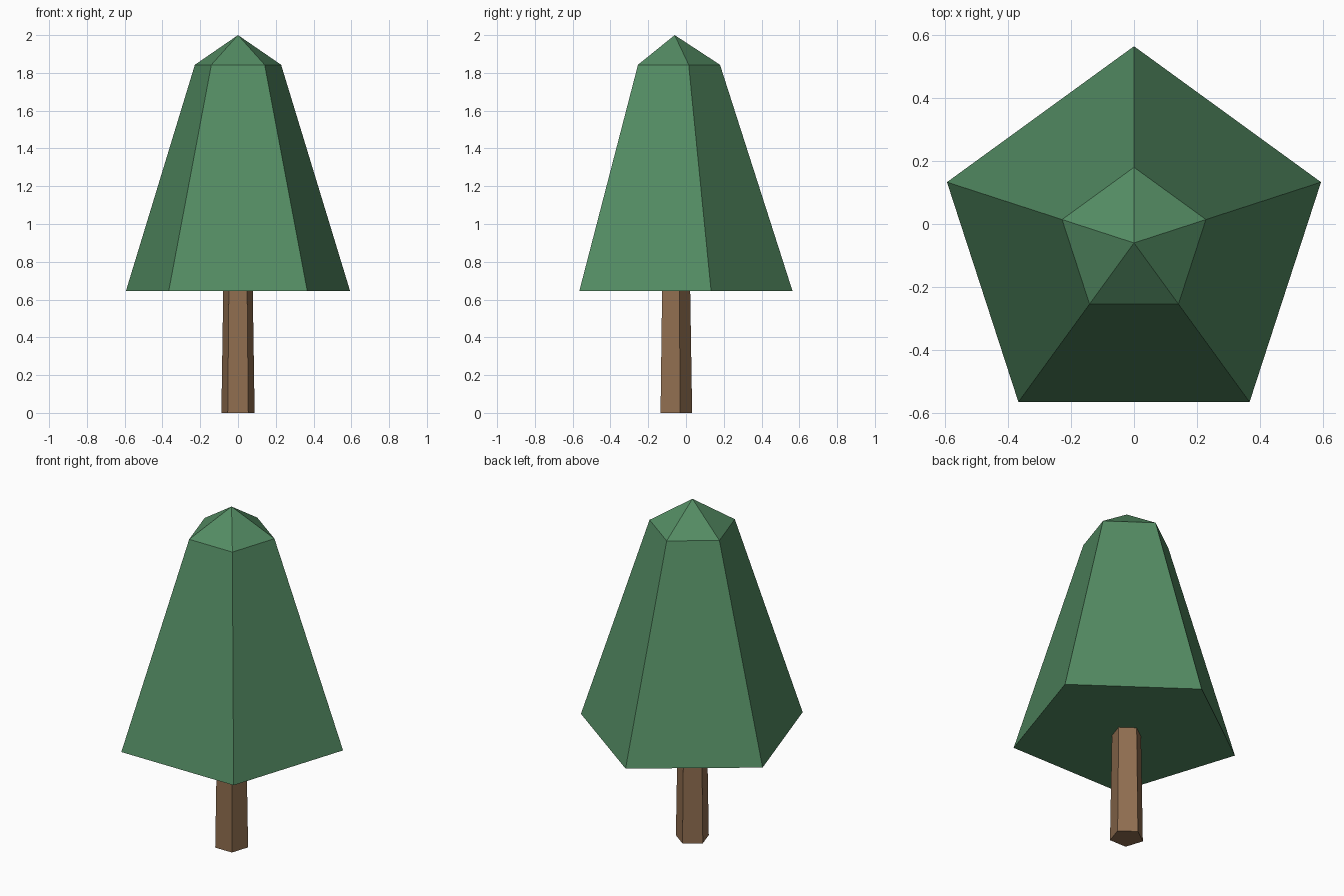
import bpy
import bmesh
import math

if "Cube" in bpy.data.objects:
    bpy.data.objects.remove(bpy.data.objects["Cube"])

CENTRE_Y = -0.06   # the pentagon's axis sits slightly forward of the bounding-box centre
SIDES = 5


def material(name, colour):
    mat = bpy.data.materials.new(name)
    mat.diffuse_color = (*colour, 1.0)
    mat.use_nodes = True
    mat.node_tree.nodes["Principled BSDF"].inputs["Base Color"].default_value = mat.diffuse_color
    return mat


def stacked_pentagon(name, rings, mat, tip=None):
    """Join pentagon rings given as (radius, z); close with a cap or a pointed tip."""
    bm = bmesh.new()
    loops = []
    for radius, z in rings:
        angles = [math.pi / 2 + i * math.tau / SIDES for i in range(SIDES)]
        loops.append([bm.verts.new((radius * math.cos(a), CENTRE_Y + radius * math.sin(a), z))
                      for a in angles])
    bm.faces.new(loops[0])
    for low, high in zip(loops, loops[1:]):
        for i in range(SIDES):
            j = (i + 1) % SIDES
            bm.faces.new((low[i], low[j], high[j], high[i]))
    if tip is None:
        bm.faces.new(loops[-1])
    else:
        apex = bm.verts.new((0, CENTRE_Y, tip))
        for i in range(SIDES):
            bm.faces.new((loops[-1][i], loops[-1][(i + 1) % SIDES], apex))
    bmesh.ops.recalc_face_normals(bm, faces=bm.faces)
    mesh = bpy.data.meshes.new(name)
    bm.to_mesh(mesh)
    bm.free()
    mesh.materials.append(mat)
    obj = bpy.data.objects.new(name, mesh)
    bpy.context.collection.objects.link(obj)
    return obj


leaf_green = material("leaf green", (0.088, 0.262, 0.125))
bark_brown = material("bark brown", (0.28, 0.157, 0.08))

# Slightly tapered trunk, ending just inside the foliage
stacked_pentagon("trunk", [(0.0925, 0.0), (0.082, 0.66)], bark_brown)

# Foliage: tall tapered body with a shallow pointed cap
stacked_pentagon("foliage", [(0.624, 0.645), (0.24, 1.843)], leaf_green, tip=2.0)
